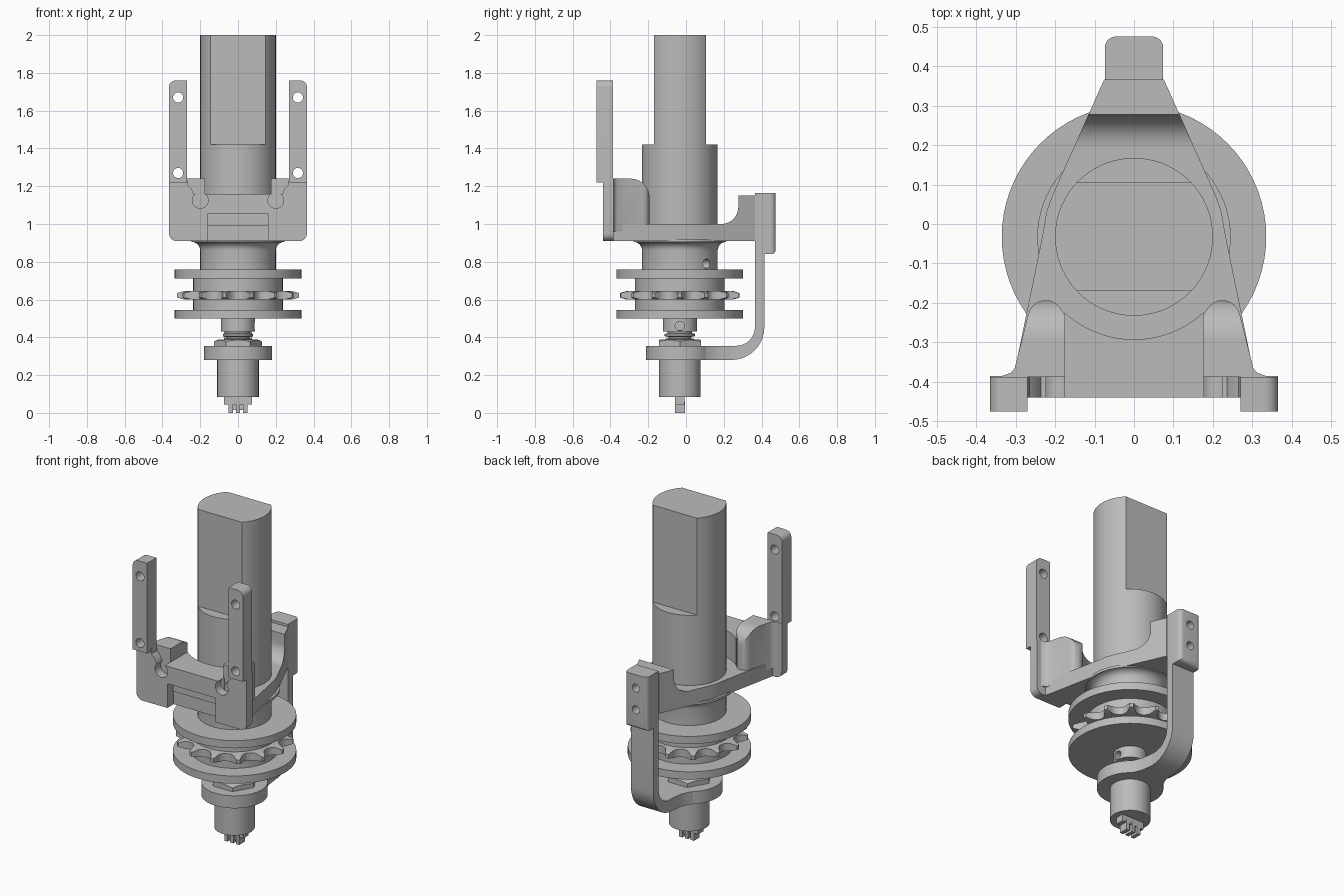
import bpy, bmesh
from math import sin, cos, pi, sqrt, radians
from mathutils import Vector

CY = -0.0325  # y of the main spindle axis

if "Cube" in bpy.data.objects:
    bpy.data.objects.remove(bpy.data.objects["Cube"], do_unlink=True)

grey = bpy.data.materials.new("machined_grey")
grey.use_nodes = True
colour = (0.5, 0.5, 0.5, 1)
grey.diffuse_color = colour
grey.node_tree.nodes["Principled BSDF"].inputs["Base Color"].default_value = colour


def finish(name, bm):
    bmesh.ops.remove_doubles(bm, verts=bm.verts, dist=1e-5)
    bmesh.ops.recalc_face_normals(bm, faces=bm.faces)
    mesh = bpy.data.meshes.new(name)
    bm.to_mesh(mesh)
    bm.free()
    ob = bpy.data.objects.new(name, mesh)
    mesh.materials.append(grey)
    bpy.context.collection.objects.link(ob)
    return ob


def prism(name, pts, axis, lo, hi):
    """Extrude a 2D outline along the named axis."""
    place = {"x": lambda a, b: (lo, a, b), "y": lambda a, b: (a, lo, b), "z": lambda a, b: (a, b, lo)}[axis]
    bm = bmesh.new()
    face = bm.faces.new([bm.verts.new(place(*p)) for p in pts])
    out = bmesh.ops.extrude_face_region(bm, geom=[face])
    move = Vector([(hi - lo) * (axis == k) for k in "xyz"])
    bmesh.ops.translate(bm, vec=move, verts=[v for v in out["geom"] if isinstance(v, bmesh.types.BMVert)])
    return finish(name, bm)


def box(name, x, y, z):
    return prism(name, [(x[0], y[0]), (x[1], y[0]), (x[1], y[1]), (x[0], y[1])], "z", *z)


def lathe(name, profile, steps=72):
    """Revolve (radius, z) points around the spindle axis."""
    bm = bmesh.new()
    pts = [(0, profile[0][1])] + profile + [(0, profile[-1][1])]
    vs = [bm.verts.new((r, CY, z)) for r, z in pts]
    edges = [bm.edges.new(p) for p in zip(vs, vs[1:])]
    bmesh.ops.spin(bm, geom=vs + edges, cent=(0, CY, 0), axis=(0, 0, 1), angle=2 * pi, steps=steps)
    return finish(name, bm)


def arc(cx, cy, r, a0, a1, n=10):
    return [(cx + r * cos(radians(a0 + (a1 - a0) * i / n)),
             cy + r * sin(radians(a0 + (a1 - a0) * i / n))) for i in range(n + 1)]


def mirrored(half):
    """Close a right-hand outline with its mirror image."""
    return half + [(-x, y) for x, y in reversed(half) if x > 1e-6]


def boolean(ob, other, operation):
    mod = ob.modifiers.new("cut", "BOOLEAN")
    mod.object, mod.operation, mod.solver = other, operation, "EXACT"
    bpy.context.view_layer.objects.active = ob
    bpy.ops.object.modifier_apply(modifier=mod.name)
    bpy.data.objects.remove(other, do_unlink=True)
    return ob


def drill(ob, centre, direction, r, depth):
    bm = bmesh.new()
    bmesh.ops.create_cone(bm, cap_ends=True, segments=24, radius1=r, radius2=r, depth=depth)
    turn = Vector((0, 0, 1)).rotation_difference(Vector(direction)).to_matrix()
    bmesh.ops.rotate(bm, matrix=turn, verts=bm.verts)
    bmesh.ops.translate(bm, vec=centre, verts=bm.verts)
    return boolean(ob, finish("drill", bm), "DIFFERENCE")


# Motor body with two flats on its upper part
motor = lathe("motor_body", [(0.2, 0.9), (0.2, 2)])
for y in ((-0.5, CY - 0.1375), (CY + 0.1375, 0.5)):
    boolean(motor, box("flat_cut", (-0.4, 0.4), y, (1.42, 2.1)), "DIFFERENCE")

# Neck flaring up into the bracket, with a set screw hole
neck = lathe("bracket_neck", [(0.2, 0.76)] + [(r, z) for r, z in arc(0.245, 0.86, 0.045, 180, 90, 6)] + [(0.245, 0.92)])
drill(neck, (0.138, CY + 0.138, 0.79), (1, 1, 0), 0.025, 0.09)

# Spool: two flanges around a hub
for name, z in (("lower_flange", 0.5), ("upper_flange", 0.712)):
    lathe(name, [(0.335, z), (0.335, z + 0.046)])
lathe("spool_hub", [(0.237, 0.53), (0.237, 0.73)])

# Sprocket with round tooth valleys and chamfered tips
TEETH, SUB = 14, 16
outline = []
for i in range(TEETH * SUB):
    u = (2 * (i % SUB) / SUB - 1) / 0.8
    r = 0.322 - 0.06 * sqrt(max(0, 1 - u * u))
    a = 2 * pi * i / (TEETH * SUB)
    outline.append((r * cos(a), CY + r * sin(a)))
sprocket = prism("sprocket", outline, "z", 0.59, 0.66)
boolean(sprocket, lathe("chamfer", [(0.285, 0.6), (0.325, 0.611), (0.325, 0.634), (0.285, 0.645)]), "INTERSECT")

# Spindle collar, washers, nut and lower bearing
collar = lathe("spindle_collar", [(0.09, 0.43), (0.09, 0.51)])
drill(collar, (0.08, CY, 0.46), (1, 0, 0), 0.025, 0.1)
lathe("spindle_washers", [(0.075, 0.38), (0.075, 0.392), (0.06, 0.395), (0.06, 0.402), (0.08, 0.406),
                          (0.08, 0.418), (0.065, 0.422), (0.065, 0.44)])
nut = prism("hex_nut", arc(0, CY, 0.128, 0, 300, 5), "z", 0.35, 0.388)
boolean(nut, lathe("nut_chamfer", [(0.14, 0.34), (0.14, 0.372), (0.105, 0.388)]), "INTERSECT")
lathe("bearing_ring", [(0.18, 0.28), (0.18, 0.355)])
lathe("lower_shaft", [(0.11, 0.085), (0.11, 0.3)])

# Drive coupling prongs
box("coupling_bar", (-0.075, 0.075), (CY - 0.025, CY + 0.025), (0.045, 0.09))
for i in (-1, 0, 1):
    box("coupling_prong", (i * 0.038 - 0.011, i * 0.038 + 0.011), (CY - 0.027, CY + 0.027), (0, 0.06))
box("coupling_web", (-0.045, 0.045), (CY - 0.012, CY + 0.012), (0.015, 0.06))

# Lower arm sweeping up behind the spool
prism("lower_arm", [(0.1, 0.28)] + arc(0.24, 0.455, 0.175, -90, 0) + [(0.415, 0.9), (0.365, 0.9)]
      + arc(0.265, 0.455, 0.1, 0, -90) + [(0.1, 0.355)], "x", -0.074, 0.074)
prism("arm_root", mirrored([(0.175, 0), (0.145, 0.07), (0.105, 0.12), (0.083, 0.17), (0.074, 0.24)]), "z", 0.28, 0.355)
block = prism("arm_block", mirrored([(0.074, 0.365)] + arc(0.046, 0.447, 0.028, 0, 90, 6)), "z", 0.84, 1.165)
side = [(0.3, 0.84)] + arc(0.45, 0.865, 0.025, -90, 0, 5) + [(0.475, 1.165), (0.3, 1.165)]
boolean(block, prism("block_side", side, "x", -0.2, 0.2), "INTERSECT")
for z in (0.955, 1.085):
    drill(block, (0, 0.46, z), (0, 1, 0), 0.024, 0.1)

# Upper bracket: tapered plan with a filleted step at the back
bracket = prism("upper_bracket", [(-0.42, 0.91), (0.366, 0.91), (0.366, 1.15), (0.277, 1.15)]
                + arc(0.187, 1.09, 0.09, 0, -90) + [(-0.42, 1.0)], "x", -0.5, 0.5)
plan = mirrored([(0.312, -0.42), (0.23, -0.02), (0.222, 0.03), (0.208, 0.07), (0.19, 0.11), (0.074, 0.37)])
boolean(bracket, prism("bracket_plan", plan, "z", 0.8, 1.3), "INTERSECT")
pocket = lambda: box("pocket", (-0.16, 0.16), (-0.5, -0.38), (0.85, 1.055))
boolean(bracket, pocket(), "DIFFERENCE")

# Saddle between the gussets, hollowed around the motor
prism("saddle", [(-0.18, -0.388)] + arc(0, CY, 0.26, 227.5, 312.5, 20) + [(0.18, -0.388)], "z", 0.99, 1.16)

# Front plate with rounded corners, bottom pocket and two round notches
plate = prism("front_plate", mirrored(arc(0.325, 0.95, 0.04, -90, 0, 6) + [(0.365, 1.24), (0.27, 1.24),
              (0.265, 1.205), (0.245, 1.185), (0.235, 1.16)]), "y", -0.44, -0.385)
boolean(plate, pocket(), "DIFFERENCE")

for s, label in ((1, "left"), (-1, "right")):
    drill(plate, (s * 0.2, -0.41, 1.125), (0, 1, 0), 0.042, 0.1)

    # Gusset: rounded plan and rounded rear shoulder
    plan = [(0.175, -0.387), (0.175, -0.23)] + arc(0.224, -0.238, 0.045, 150, 10, 8) + [
        (0.302, -0.365), (0.312, -0.377), (0.34, -0.387)]
    gusset = prism(label + "_gusset", [(s * x, y) for x, y in plan], "z", 0.95, 1.3)
    side = [(-0.5, 0.96), (-0.1, 0.96), (-0.193, 1.0)] + arc(-0.293, 1.14, 0.1, 0, 90) + [(-0.5, 1.24)]
    boolean(gusset, prism("gusset_side", side, "x", -0.5, 0.5), "INTERSECT")

    # Mounting post with two screw holes
    shape = [(0.27, 1.22), (0.365, 1.22)] + arc(0.33, 1.725, 0.035, 0, 90, 6) + [(0.27, 1.76)]
    post = prism(label + "_post", [(s * x, z) for x, z in shape], "y", -0.475, -0.387)
    for z in (1.27, 1.67):
        drill(post, (s * 0.317, -0.43, z), (0, 1, 0), 0.027, 0.2)

# Smooth the round surfaces and keep hard edges
for ob in bpy.context.collection.objects:
    if ob.type == "MESH":
        bpy.ops.object.select_all(action="DESELECT")
        ob.select_set(True)
        bpy.context.view_layer.objects.active = ob
        bpy.ops.object.shade_smooth_by_angle(angle=radians(32))
